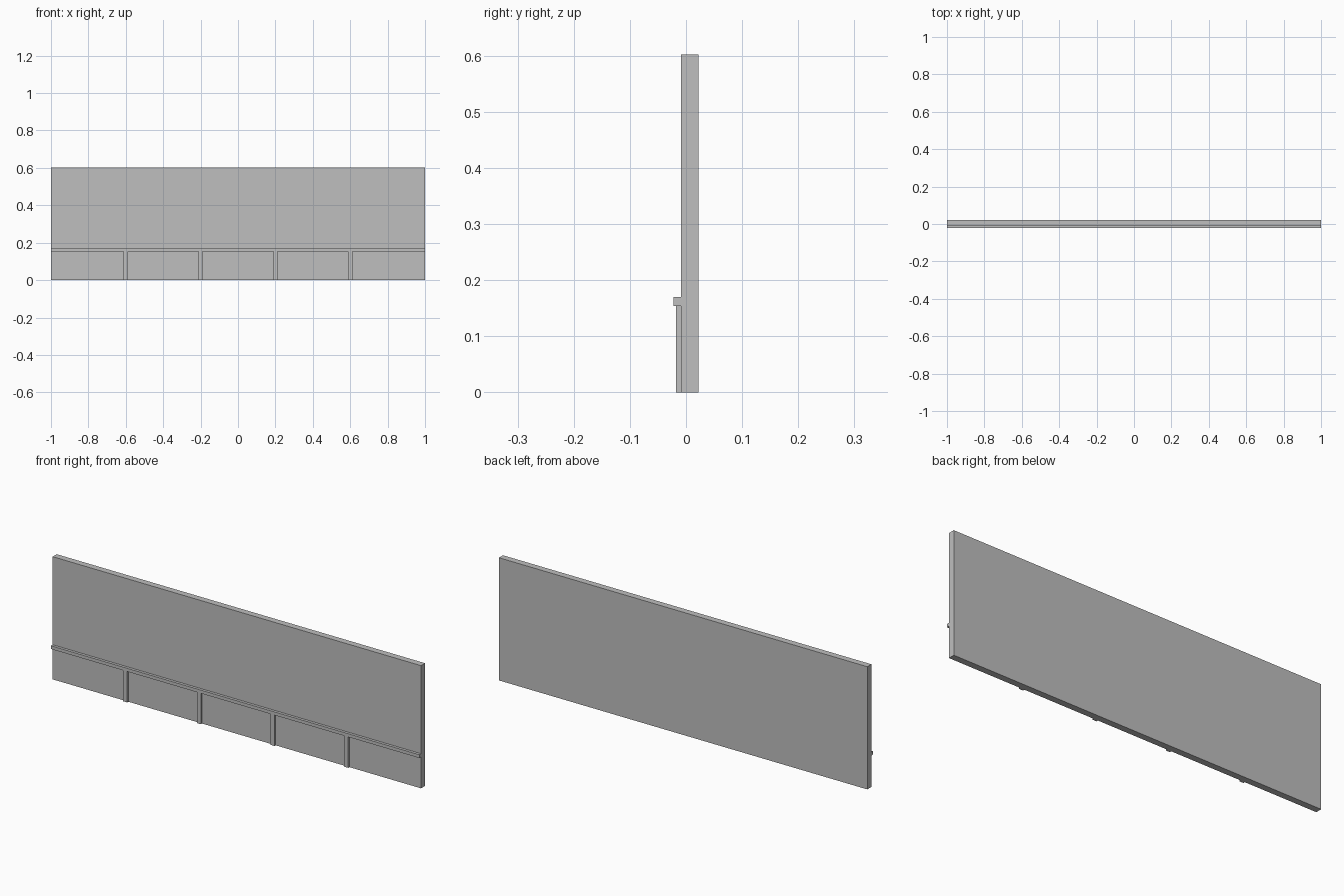
import bpy

cube = bpy.data.objects.get("Cube")
if cube:
    bpy.data.objects.remove(cube, do_unlink=True)

# Single plain grey finish
grey = bpy.data.materials.new("plain_grey")
grey.use_nodes = True
colour = (0.52, 0.52, 0.52, 1)
grey.diffuse_color = colour
grey.node_tree.nodes["Principled BSDF"].inputs["Base Color"].default_value = colour


def box(name, low, high):
    """Add a box spanning two opposite corners."""
    centre = [(a + b) / 2 for a, b in zip(low, high)]
    bpy.ops.mesh.primitive_cube_add(size=1, location=centre)
    obj = bpy.context.object
    obj.name = name
    obj.scale = [b - a for a, b in zip(low, high)]
    bpy.ops.object.transform_apply(location=False, rotation=False, scale=True)
    obj.data.materials.append(grey)
    return obj


WALL_FRONT = -0.009
RAIL_BOTTOM = 0.154

# Wall slab
box("wall_panel", (-1, WALL_FRONT, 0), (1, 0.0225, 0.602))

# Horizontal rail across the front
box("chair_rail", (-1, -0.0225, RAIL_BOTTOM), (1, WALL_FRONT, 0.17))

# Upright battens below the rail
for i, x in enumerate((-0.6, -0.2, 0.2, 0.6)):
    box(f"batten_{i + 1}", (x - 0.011, -0.018, 0), (x + 0.011, WALL_FRONT, RAIL_BOTTOM))
